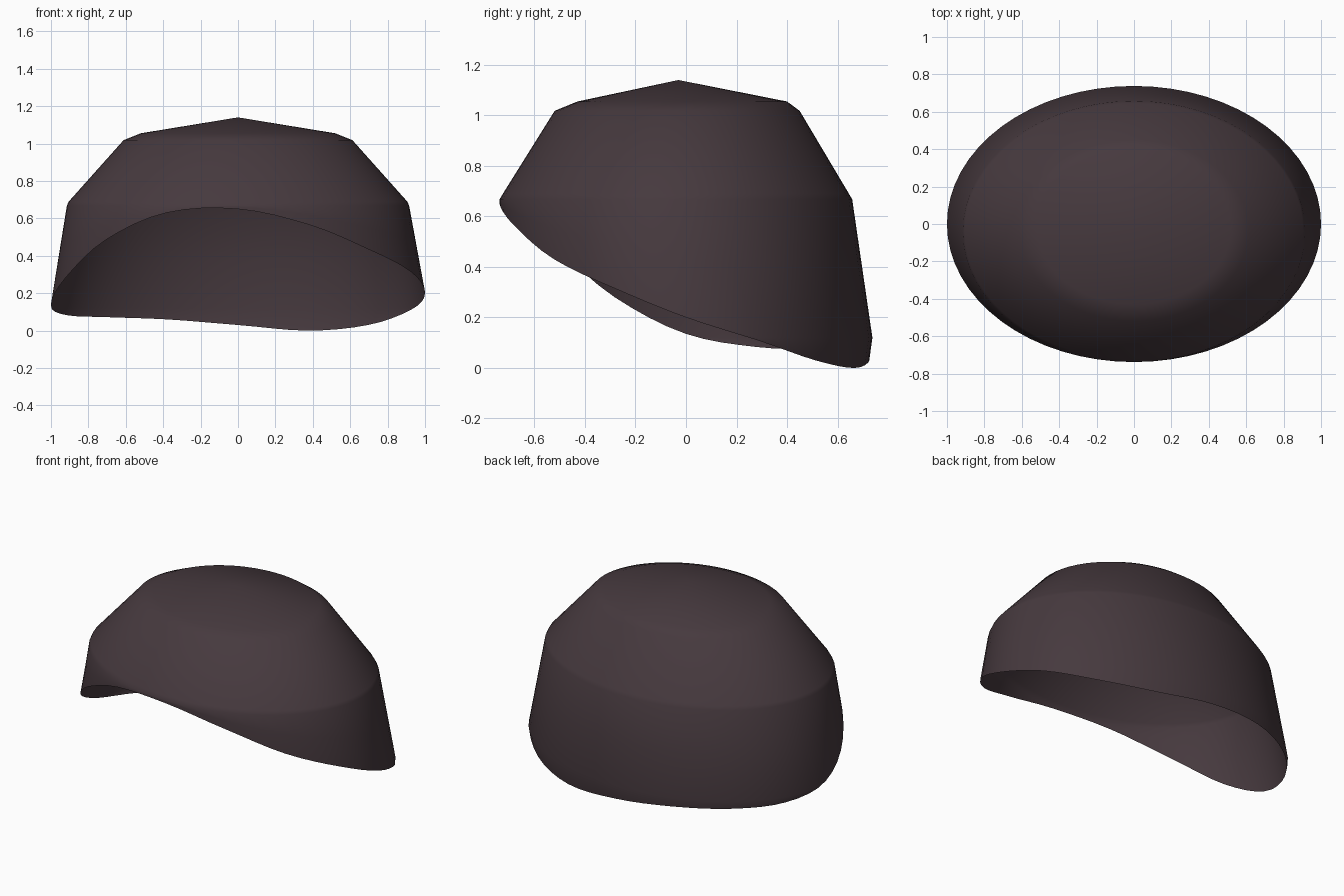
import bpy, bmesh, math

if "Cube" in bpy.data.objects:
    bpy.data.objects.remove(bpy.data.objects["Cube"])

SEGS = 64
# Rim height around the ellipse, every 22.5 degrees from +x counter-clockwise
RIM = [.2, .11, .03, 0, .03, .06, .072, .083, .135, .28, .485, .63, .65, .565, .43, .315]
# Crown rings: height, x radius, y radius, y centre
RINGS = [(1.055, .52, .415, -.015), (1.018, .612, .485, -.035),
         (.69, .905, .685, -.04), (.668, .915, .698, -.04)]


def rim_height(i):
    """Smooth cyclic interpolation of the rim heights."""
    n = len(RIM)
    f = i * n / SEGS
    k = int(f)
    t = f - k
    a, b, c, d = (RIM[(k + j) % n] for j in (-1, 0, 1, 2))
    return b + .5 * t * (c - a + t * (2*a - 5*b + 4*c - d + t * (3*(b - c) + d - a)))


def column(i):
    """Points from crown to rim along one meridian."""
    a = 2 * math.pi * i / SEGS
    ca, sa = math.cos(a), math.sin(a)
    pts = [(rx * ca, cy + ry * sa, z) for z, rx, ry, cy in RINGS]
    top, zr = pts[-1], rim_height(i)
    # Flare out to the widest line, then tuck slightly under at the nape
    zw = max(zr + .006, .12)
    tuck = 1 - .2 * max(0, zw - zr - .006)
    wide = (ca, .738 * sa, zw)
    pts.append(tuple((p + q) / 2 for p, q in zip(top, wide)))
    pts.append(wide)
    pts.append((wide[0] * tuck, wide[1] * tuck, zr))
    return pts


# Open hair shell
bm = bmesh.new()
apex = bm.verts.new((0, -.03, 1.14))
cols = [[bm.verts.new(p) for p in column(i)] for i in range(SEGS)]
for i in range(SEGS):
    l, r = cols[i], cols[(i + 1) % SEGS]
    bm.faces.new((apex, l[0], r[0]))
    for j in range(len(l) - 1):
        bm.faces.new((l[j], l[j + 1], r[j + 1], r[j]))
for f in bm.faces:
    f.smooth = True
mesh = bpy.data.meshes.new("hair_cap")
bm.to_mesh(mesh)
bm.free()

mat = bpy.data.materials.new("dark brown")
mat.diffuse_color = (.061, .041, .048, 1)
mat.use_nodes = True
mat.node_tree.nodes["Principled BSDF"].inputs["Base Color"].default_value = mat.diffuse_color
mesh.materials.append(mat)
obj = bpy.data.objects.new("hair_cap", mesh)
bpy.context.collection.objects.link(obj)
